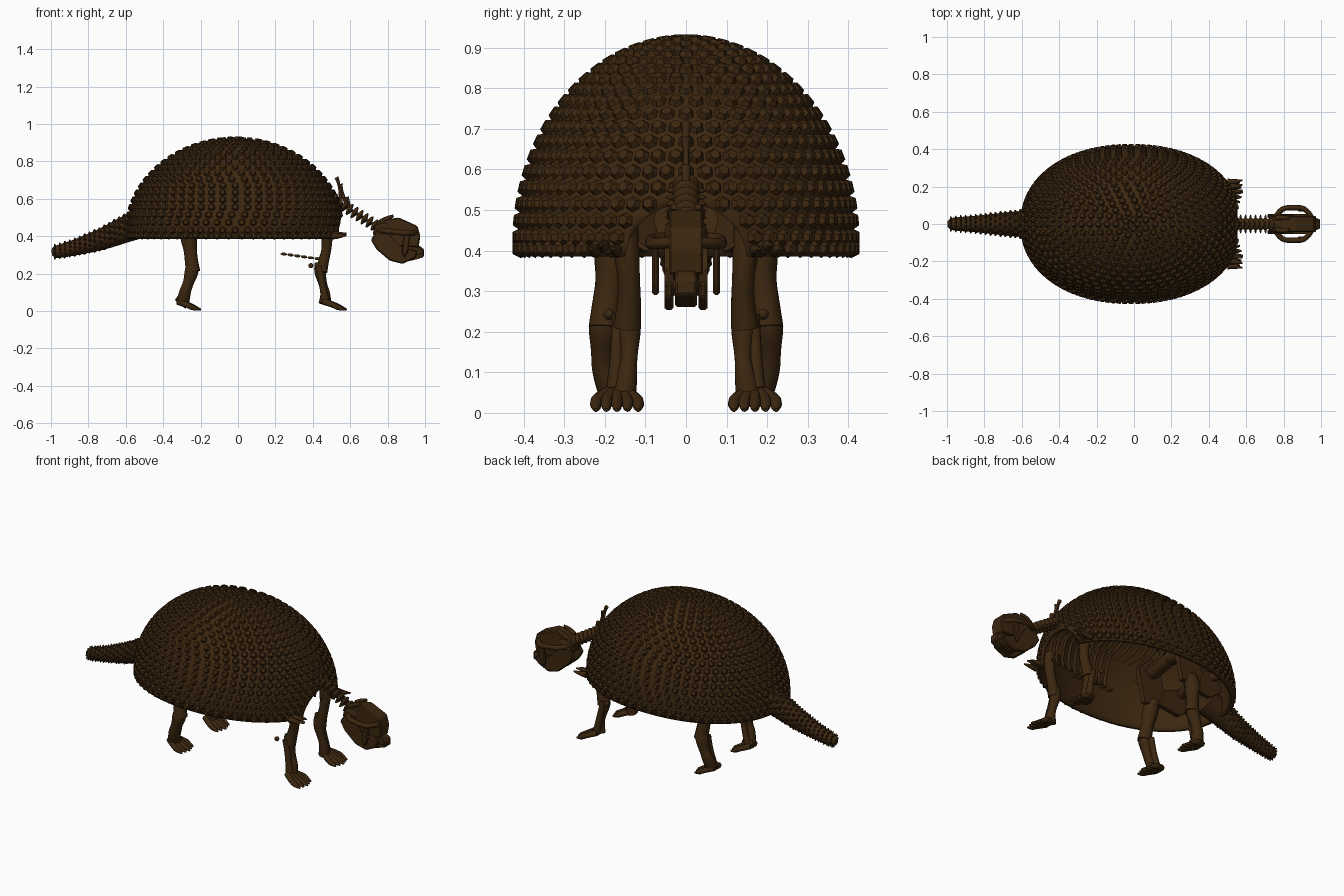
import bpy, bmesh, math
from mathutils import Vector, Matrix

cube = bpy.data.objects.get("Cube")
if cube:
    bpy.data.objects.remove(cube)

bone = bpy.data.materials.new("dark_brown_bone")
bone.use_nodes = True
COLOR = (0.045, 0.02, 0.005, 1)
bone.diffuse_color = COLOR
bone.node_tree.nodes["Principled BSDF"].inputs["Base Color"].default_value = COLOR


def add_object(name, mesh, smooth=True):
    mesh.materials.clear()
    mesh.materials.append(bone)
    for p in mesh.polygons:
        p.material_index = 0
        p.use_smooth = smooth
    ob = bpy.data.objects.new(name, mesh)
    bpy.context.collection.objects.link(ob)
    return ob


def from_bm(name, bm, smooth=True):
    bmesh.ops.recalc_face_normals(bm, faces=bm.faces)
    mesh = bpy.data.meshes.new(name)
    bm.to_mesh(mesh)
    bm.free()
    return add_object(name, mesh, smooth)


def tubes(name, paths, sides=2):
    """Round bones along smooth paths of (x, y, z, radius)."""
    cu = bpy.data.curves.new(name + "_path", "CURVE")
    cu.dimensions = "3D"
    cu.bevel_depth = 1
    cu.bevel_resolution = sides
    cu.use_fill_caps = True
    cu.resolution_u = 4
    for path in paths:
        sp = cu.splines.new("NURBS")
        sp.points.add(len(path) - 1)
        for pt, (x, y, z, r) in zip(sp.points, path):
            pt.co = (x, y, z, 1)
            pt.radius = r
        sp.order_u = 3
        sp.use_endpoint_u = True
    tmp = bpy.data.objects.new(name + "_tmp", cu)
    bpy.context.collection.objects.link(tmp)
    deps = bpy.context.evaluated_depsgraph_get()
    mesh = bpy.data.meshes.new_from_object(tmp.evaluated_get(deps))
    bpy.data.objects.remove(tmp)
    return add_object(name, mesh)


def both(paths):
    return paths + [[(x, -y, z, r) for x, y, z, r in p] for p in paths]


def ball(bm, loc, size, tilt=0):
    m = Matrix.Translation(loc) @ Matrix.Rotation(tilt, 4, "Y") @ Matrix.Diagonal((*size, 1))
    bmesh.ops.create_icosphere(bm, subdivisions=2, radius=1, matrix=m)


def plate(bm, outline, y, thick):
    """Side-on slab: outline of (x, z) points, centred at y."""
    rows = [[bm.verts.new((x, y + s * thick / 2, z)) for x, z in outline] for s in (-1, 1)]
    bm.faces.new(rows[0])
    bm.faces.new(rows[1][::-1])
    n = len(outline)
    for i in range(n):
        j = (i + 1) % n
        bm.faces.new((rows[0][i], rows[0][j], rows[1][j], rows[1][i]))


# Domed shell, open below
CX, RX, RY, RZ, Z0, RIM = -0.015, 0.58, 0.415, 0.5, 0.42, 0.385


def dome(lat, lon):
    def power(v):
        return math.copysign(abs(v) ** 0.93, v)
    c = math.cos(lat)
    return Vector((CX + RX * c * power(math.cos(lon)), RY * c * power(math.sin(lon)),
                   Z0 + RZ * math.sin(lat)))


bm = bmesh.new()
SEG, rings = 96, []
for k in range(-1, 20):
    ring = [dome(max(k, 0) / 20 * math.pi / 2, i * math.tau / SEG) for i in range(SEG)]
    if k < 0:
        for p in ring:
            p.z = RIM
    rings.append([bm.verts.new(p) for p in ring])
for a, b in zip(rings, rings[1:]):
    for i in range(SEG):
        j = (i + 1) % SEG
        bm.faces.new((a[i], a[j], b[j], b[i]))
bm.faces.new(rings[-1])
shell = from_bm("shell", bm)
solid = shell.modifiers.new("thickness", "SOLIDIFY")
solid.thickness = 0.02

# Arched opening for the neck
ARCH_Y, ARCH_Z = 0.15, 0.14
bm = bmesh.new()
bmesh.ops.create_cone(bm, cap_ends=True, segments=32, radius1=1, radius2=1, depth=0.5,
                      matrix=Matrix.Translation((0.6, 0, 0.375)) @ Matrix.Diagonal((1, ARCH_Y, ARCH_Z, 1))
                      @ Matrix.Rotation(math.pi / 2, 4, "Y"))
cutter = from_bm("arch_cutter", bm)
cutter.hide_render = True
cutter.hide_set(True)
cut = shell.modifiers.new("arch", "BOOLEAN")
cut.operation = "DIFFERENCE"
cut.object = cutter

# Raised scutes in rows over the shell
bm = bmesh.new()
ROWS = 19
for k in range(-1, ROWS):
    lat = (k + 0.3) / ROWS * math.pi / 2
    count = max(5, round(64 * math.cos(lat)))
    for i in range(count):
        lon = (i + 0.5 * (k % 2)) * math.tau / count
        p = dome(max(lat, 0), lon)
        if k < 0:
            p.z = RIM + 0.02
        if p.x > 0.3 and (p.y / ARCH_Y) ** 2 + ((p.z - 0.375) / ARCH_Z) ** 2 < 1.25:
            continue
        n = Vector(((p.x - CX) / RX ** 2, p.y / RY ** 2, (p.z - Z0) / RZ ** 2)).normalized()
        m = Matrix.Translation(p + n * 0.003) @ n.to_track_quat("Z", "Y").to_matrix().to_4x4()
        bmesh.ops.create_cone(bm, cap_ends=True, segments=6, radius1=0.024, radius2=0.013,
                              depth=0.02, matrix=m)
from_bm("shell_scutes", bm, False)

# Pointed fringe beside the opening
tubes("shell_fringe", both([[(0.5, y, z, 0.018), (0.54, y, z, 0.014), (0.58, y + 0.01, z + 0.005, 0.004)]
                            for y, z in ((0.17, 0.40), (0.2, 0.41), (0.225, 0.40))]))

# Tail with rings of knobs
tail = [(-0.5, 0, 0.475, 0.08), (-0.6, 0, 0.438, 0.07), (-0.72, 0, 0.385, 0.058),
        (-0.86, 0, 0.342, 0.043), (-0.95, 0, 0.32, 0.036), (-0.985, 0, 0.315, 0.031), (-0.996, 0, 0.314, 0.016)]
tubes("tail", [tail], 4)
bm = bmesh.new()
for k in range(15):
    t = k / 14
    x = -0.59 - 0.38 * t
    i = next(i for i in range(len(tail) - 1) if tail[i + 1][0] <= x)
    f = (x - tail[i][0]) / (tail[i + 1][0] - tail[i][0])
    z, r = (tail[i][c] + f * (tail[i + 1][c] - tail[i][c]) for c in (2, 3))
    for j in range(12):
        a = (j + 0.5 * (k % 2)) * math.tau / 12
        n = Vector((-0.25, math.cos(a), math.sin(a))).normalized()
        m = Matrix.Translation(Vector((x, 0, z)) + n * r) @ n.to_track_quat("Z", "Y").to_matrix().to_4x4()
        bmesh.ops.create_cone(bm, cap_ends=True, segments=6, radius1=0.3 * r, radius2=0.06 * r,
                              depth=0.02, matrix=m)
from_bm("tail_knobs", bm, False)

# Neck and back vertebrae
bm = bmesh.new()
for k in range(7):
    t = k / 6
    x, z = 0.57 + 0.16 * t, 0.56 - 0.1 * t
    ball(bm, (x, 0, z), (0.012, 0.034, 0.036), 0.55)
    ball(bm, (x, 0, z - 0.012), (0.008, 0.052, 0.01), 0.55)
    ball(bm, (x, 0, z), (0.018, 0.018, 0.018))
for k in range(24):
    x = -0.46 + 0.043 * k
    z = 0.70 - 0.55 * (x - 0.02) ** 2
    ball(bm, (x, 0, z), (0.02, 0.026, 0.026))
    ball(bm, (x, 0, z + 0.03), (0.012, 0.008, 0.04))
from_bm("vertebrae", bm)
tubes("shoulder_spines", [[(0.55, 0, 0.55, 0.012), (0.55, 0, 0.62, 0.008), (0.535, 0, 0.7, 0.008), (0.525, 0, 0.715, 0.012)],
                          [(0.58, 0, 0.55, 0.012), (0.57, 0, 0.6, 0.007), (0.55, 0, 0.66, 0.007), (0.547, 0, 0.68, 0.014)],
                          [(0.6, 0, 0.54, 0.012), (0.59, 0, 0.57, 0.008), (0.58, 0, 0.61, 0.013)]])

# Ribs and breastbone
ribs = []
for k in range(10):
    x = 0.46 - 0.05 * k
    top, w = 0.70 - 0.55 * (x - 0.02) ** 2, 0.17 + 0.008 * k
    ribs.append([(x, 0.01, top, 0.009), (x - 0.01, w * 0.8, top, 0.009), (x - 0.02, w * 1.1, 0.53, 0.01),
                 (x, w * 0.9, 0.43, 0.009), (x + 0.03, w * 0.55, 0.4, 0.006)])
tubes("ribs", both(ribs), 1)
bm = bmesh.new()
for k in range(6):
    ball(bm, (0.245 + 0.036 * k, 0, 0.305 - 0.005 * k), (0.018, 0.014, 0.008), 0.12)
for s in (-1, 1):
    ball(bm, (0.39, s * 0.19, 0.243), (0.014, 0.014, 0.014))
from_bm("breastbone_and_elbow_knobs", bm)

# Shoulder blades and pelvis
bm = bmesh.new()
for s in (-1, 1):
    plate(bm, [(0.49, 0.44), (0.45, 0.43), (0.36, 0.53), (0.3, 0.66), (0.38, 0.68), (0.45, 0.6)], s * 0.19, 0.018)
    plate(bm, [(-0.2, 0.42), (-0.31, 0.42), (-0.34, 0.5), (-0.3, 0.68), (-0.2, 0.72), (-0.16, 0.6)], s * 0.16, 0.03)
    plate(bm, [(-0.28, 0.42), (-0.32, 0.52), (-0.46, 0.58), (-0.5, 0.46), (-0.42, 0.4)], s * 0.13, 0.025)
from_bm("shoulder_blades_and_pelvis", bm, False)
tubes("pelvis_bars", both([[(-0.25, 0, 0.64, 0.04), (-0.25, 0.1, 0.63, 0.05), (-0.25, 0.25, 0.6, 0.03)],
                           [(-0.42, 0, 0.55, 0.03), (-0.42, 0.1, 0.54, 0.03), (-0.45, 0.2, 0.52, 0.02)]]))


# Legs, with feet sharing one toe layout
def toes(x):
    out = []
    for i in range(5):
        y = 0.118 + 0.026 * i
        reach = 0.10 - 0.008 * abs(i - 2)
        out.append([(x - 0.01, 0.15 + 0.01 * i, 0.05, 0.018), (x + reach * 0.45, y, 0.034, 0.015),
                    (x + reach * 0.8, y, 0.016, 0.015), (x + reach + 0.012, y, 0.007, 0.005)])
    return out


front = [[(0.47, 0.15, 0.47, 0.03), (0.475, 0.15, 0.42, 0.035), (0.475, 0.14, 0.33, 0.026), (0.455, 0.14, 0.26, 0.03), (0.445, 0.145, 0.21, 0.034)],
         [(0.435, 0.14, 0.26, 0.024), (0.435, 0.14, 0.22, 0.034), (0.455, 0.14, 0.14, 0.02), (0.47, 0.145, 0.09, 0.026), (0.465, 0.155, 0.04, 0.034)],
         [(0.43, 0.165, 0.24, 0.018), (0.45, 0.17, 0.16, 0.014), (0.465, 0.175, 0.06, 0.022)]]
hind = [[(-0.27, 0.16, 0.46, 0.035), (-0.265, 0.18, 0.4, 0.05), (-0.255, 0.185, 0.33, 0.036), (-0.25, 0.195, 0.27, 0.036), (-0.24, 0.2, 0.21, 0.04)],
        [(-0.24, 0.2, 0.26, 0.03), (-0.245, 0.2, 0.22, 0.043), (-0.265, 0.205, 0.15, 0.028), (-0.285, 0.2, 0.1, 0.033), (-0.295, 0.18, 0.05, 0.036)],
        [(-0.26, 0.165, 0.22, 0.018), (-0.27, 0.16, 0.14, 0.014), (-0.295, 0.16, 0.06, 0.02)],
        [(-0.33, 0.17, 0.07, 0.012), (-0.31, 0.17, 0.055, 0.024), (-0.27, 0.17, 0.04, 0.03)]]
for name, leg, foot_x in (("front", front, 0.47), ("hind", hind, -0.31)):
    tubes(name + "_legs", both(leg), 3)
    tubes(name + "_toes", both(toes(foot_x)))

# Skull, jaw and cheek arches
bm = bmesh.new()
plate(bm, [(0.72, 0.41), (0.73, 0.46), (0.79, 0.49), (0.86, 0.5), (0.96, 0.455), (0.975, 0.4), (0.965, 0.34),
           (0.86, 0.35), (0.77, 0.36)], 0, 0.085)
plate(bm, [(0.84, 0.35), (0.97, 0.35), (0.995, 0.33), (0.995, 0.29), (0.95, 0.275), (0.88, 0.26), (0.84, 0.28)], 0, 0.055)
for s in (-1, 1):
    plate(bm, [(0.71, 0.38), (0.74, 0.43), (0.80, 0.43), (0.85, 0.35), (0.96, 0.32), (0.95, 0.285),
               (0.88, 0.252), (0.81, 0.27), (0.74, 0.33)], s * 0.042, 0.022)
    plate(bm, [(0.885, 0.42), (0.925, 0.42), (0.91, 0.32), (0.89, 0.285), (0.875, 0.31)], s * 0.075, 0.018)
bmesh.ops.bevel(bm, geom=bm.edges[:], offset=0.006, segments=1, affect="EDGES")
from_bm("skull_and_jaw", bm, False)
tubes("cheek_arches", both([[(0.76, 0.035, 0.43, 0.016), (0.78, 0.085, 0.43, 0.014), (0.86, 0.088, 0.42, 0.014),
                             (0.92, 0.085, 0.415, 0.014), (0.95, 0.035, 0.42, 0.014)],
                            [(0.76, 0.03, 0.475, 0.014), (0.8, 0.04, 0.5, 0.012), (0.83, 0.03, 0.508, 0.008)]]))
bm = bmesh.new()
ball(bm, (0.78, 0, 0.44), (0.06, 0.055, 0.05))
ball(bm, (0.97, 0, 0.315), (0.025, 0.035, 0.03))
from_bm("braincase_and_muzzle", bm)
